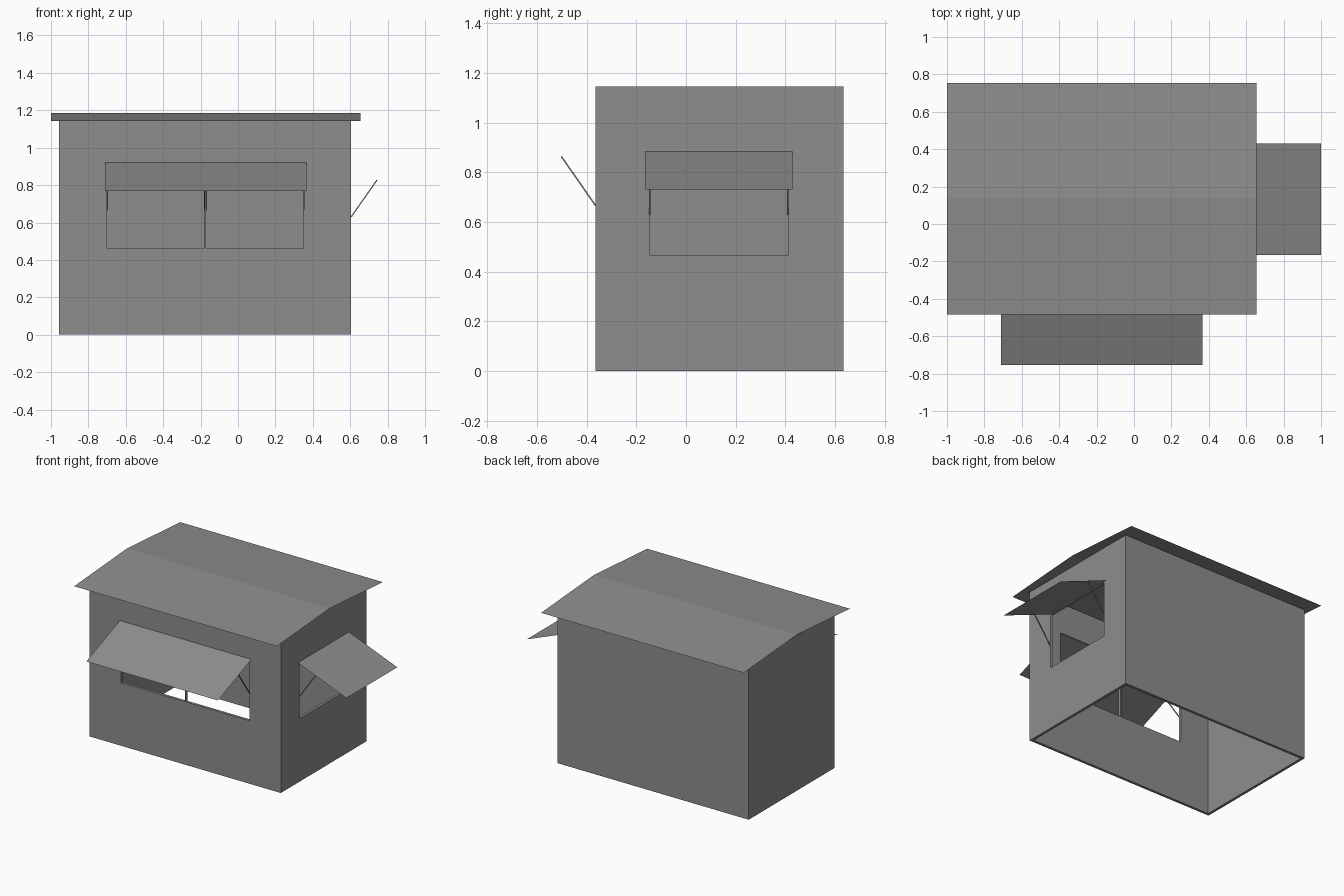
import bpy, bmesh
from mathutils import Vector

if "Cube" in bpy.data.objects:
    bpy.data.objects.remove(bpy.data.objects["Cube"])

grey = bpy.data.materials.new("plain_grey")
grey.diffuse_color = (0.27, 0.27, 0.27, 1)
grey.use_nodes = True
grey.node_tree.nodes["Principled BSDF"].inputs["Base Color"].default_value = grey.diffuse_color


def make(name, bm):
    me = bpy.data.meshes.new(name)
    bm.to_mesh(me)
    bm.free()
    ob = bpy.data.objects.new(name, me)
    bpy.context.collection.objects.link(ob)
    me.materials.append(grey)
    return ob


def box(name, lo, hi):
    lo, hi = Vector(lo), Vector(hi)
    bm = bmesh.new()
    bmesh.ops.create_cube(bm, size=1)
    for v in bm.verts:
        v.co = (lo + hi) / 2 + v.co * (hi - lo)
    return make(name, bm)


def sheet(name, *rows):
    """Thin folded sheet: each row is a pair of end points."""
    bm = bmesh.new()
    vs = [[bm.verts.new(p) for p in r] for r in rows]
    for a, b in zip(vs, vs[1:]):
        bm.faces.new((a[0], a[1], b[1], b[0]))
    return make(name, bm)


def strut(name, a, b, w):
    """Square rod from a to b."""
    a, b = Vector(a), Vector(b)
    d = b - a
    rot = d.to_track_quat('Z', 'Y')
    bm = bmesh.new()
    bmesh.ops.create_cube(bm, size=1)
    for v in bm.verts:
        c = Vector((v.co.x * w, v.co.y * w, v.co.z * d.length))
        v.co = (a + b) / 2 + rot @ c
    return make(name, bm)


# Body: hollow, open below, with serving openings cut out
X0, X1, Y0, Y1, T = -0.957, 0.605, -0.365, 0.635, 0.02
walls = box("walls", (X0, Y0, 0), (X1, Y1, 1.145))
cutters = [
    box("cut_inside", (X0 + T, Y0 + T, -0.1), (X1 - T, Y1 - T, 1.3)),
    box("cut_front_left", (-0.70, Y0 - 0.1, 0.465), (-0.179, Y0 + 0.1, 0.917)),
    box("cut_front_right", (-0.171, Y0 - 0.1, 0.465), (0.35, Y0 + 0.1, 0.917)),
    box("cut_side", (X1 - 0.1, -0.145, 0.465), (X1 + 0.1, 0.41, 0.877)),
]
bpy.context.view_layer.objects.active = walls
for c in cutters:
    m = walls.modifiers.new(c.name, 'BOOLEAN')
    m.operation, m.solver, m.object = 'DIFFERENCE', 'EXACT', c
    bpy.ops.object.modifier_apply(modifier=m.name)
    bpy.data.objects.remove(c)

# Low-pitched roof sheet with ridge along x
sheet("roof", *[((-1, y, z), (0.655, y, z))
                for y, z in ((-0.483, 1.142), (0.135, 1.186), (0.755, 1.142))])

# Lifted shutters over the openings
sheet("front_shutter", ((-0.71, -0.755, 0.768), (0.365, -0.755, 0.768)),
      ((-0.71, Y0, 0.922), (0.365, Y0, 0.922)))
sheet("side_shutter", ((1, -0.165, 0.73), (1, 0.43, 0.73)),
      ((X1, -0.165, 0.885), (X1, 0.43, 0.885)))

# Struts holding the shutters up
for i, x in enumerate((-0.699, -0.180, -0.170, 0.352)):
    strut(f"front_strut_{i}", (x, Y0, 0.667), (x, -0.502, 0.864), 0.006)
for i, y in enumerate((-0.147, 0.41)):
    strut(f"side_strut_{i}", (X1, y, 0.63), (0.743, y, 0.827), 0.006)
